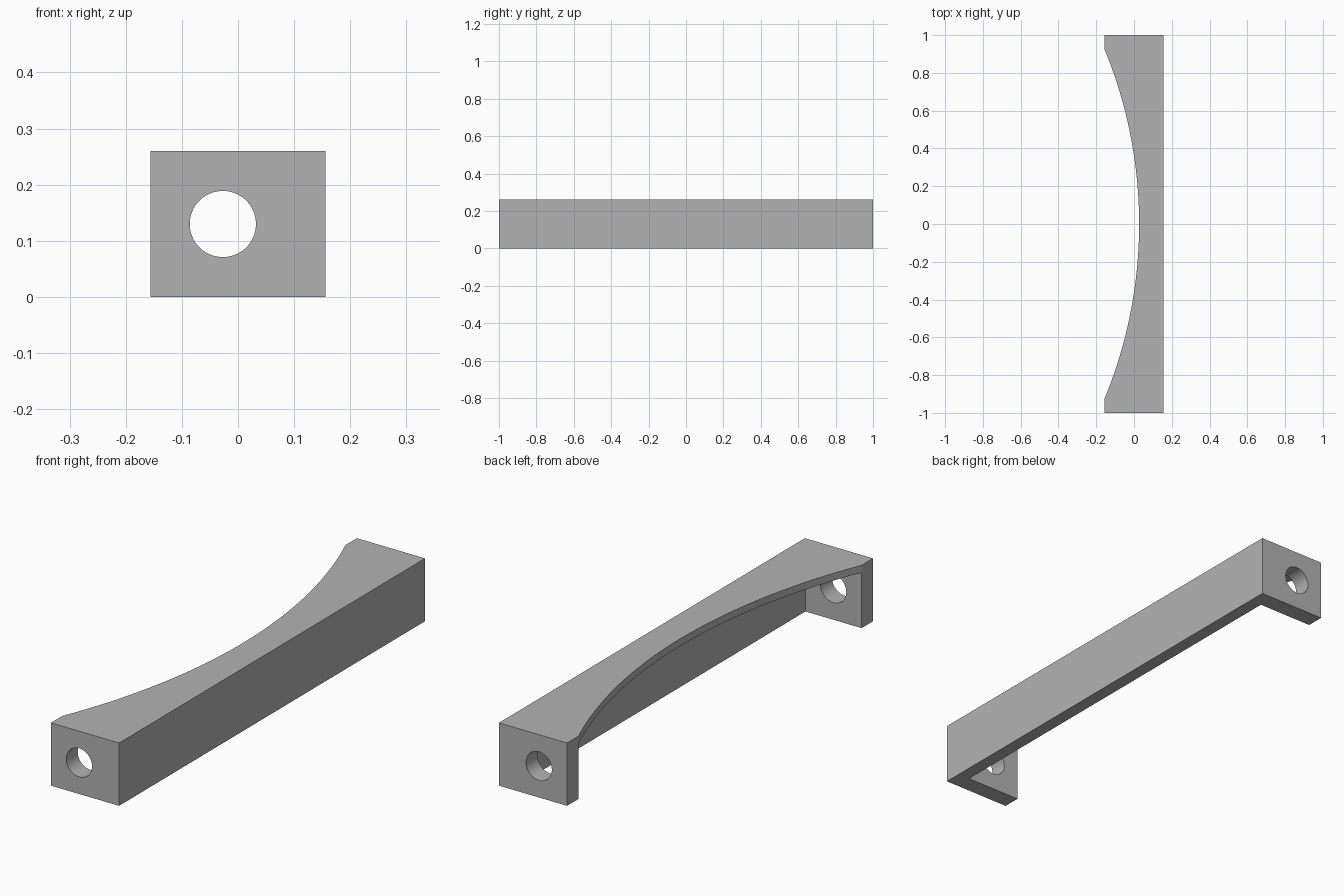
import bpy, bmesh, math
from mathutils import Matrix

if "Cube" in bpy.data.objects:
    bpy.data.objects.remove(bpy.data.objects["Cube"])

HALF_W, HALF_L, HEIGHT = 0.156, 1.0, 0.26
END, WALL, PLATE = 0.075, 0.055, 0.03
CURVE_MID = 0.027          # x of the deepest point of the curved edge
HOLE_X, HOLE_R = -0.027, 0.059
SEGMENTS = 64

grey = bpy.data.materials.new("plain grey")
grey.use_nodes = True
colour = (0.45, 0.45, 0.45, 1)
grey.diffuse_color = colour
grey.node_tree.nodes["Principled BSDF"].inputs["Base Color"].default_value = colour


def make_object(name, bm):
    bmesh.ops.recalc_face_normals(bm, faces=bm.faces)
    mesh = bpy.data.meshes.new(name)
    bm.to_mesh(mesh)
    bm.free()
    mesh.materials.append(grey)
    obj = bpy.data.objects.new(name, mesh)
    bpy.context.collection.objects.link(obj)
    return obj


def cut(target, cutter):
    cutter.hide_render = True
    mod = target.modifiers.new(cutter.name, "BOOLEAN")
    mod.operation = "DIFFERENCE"
    mod.solver = "EXACT"
    mod.object = cutter
    bpy.context.view_layer.objects.active = target
    bpy.ops.object.modifier_apply(modifier=mod.name)
    bpy.data.objects.remove(cutter)


# Bracket outline: straight on one long side, circular arc on the other
inner = HALF_L - END
sag = CURVE_MID + HALF_W
radius = (inner ** 2 + sag ** 2) / (2 * sag)
sweep = math.asin(inner / radius)
outline = [(-HALF_W, -HALF_L), (HALF_W, -HALF_L), (HALF_W, HALF_L), (-HALF_W, HALF_L)]
for i in range(SEGMENTS + 1):
    a = sweep * (1 - 2 * i / SEGMENTS)
    outline.append((CURVE_MID - radius + radius * math.cos(a), radius * math.sin(a)))

bm = bmesh.new()
base = bm.faces.new([bm.verts.new((x, y, 0)) for x, y in outline])
top = bmesh.ops.extrude_face_region(bm, geom=[base])["geom"]
bmesh.ops.translate(bm, verts=[v for v in top if isinstance(v, bmesh.types.BMVert)],
                    vec=(0, 0, HEIGHT))
bracket = make_object("bracket", bm)

# Hollow below the top plate, open underneath and on the curved side
bm = bmesh.new()
x0, x1 = -0.5, HALF_W - WALL
z0, z1 = -0.2, HEIGHT - PLATE
bmesh.ops.create_cube(bm, size=1, matrix=Matrix.Translation(((x0 + x1) / 2, 0, (z0 + z1) / 2))
                      @ Matrix.Diagonal((x1 - x0, 2 * inner, z1 - z0, 1)))
cut(bracket, make_object("hollow_cutter", bm))

# Round hole through both end plates
bm = bmesh.new()
bmesh.ops.create_cone(bm, cap_ends=True, segments=SEGMENTS, radius1=HOLE_R, radius2=HOLE_R,
                      depth=3, matrix=Matrix.Translation((HOLE_X, 0, HEIGHT / 2))
                      @ Matrix.Rotation(math.pi / 2, 4, "X"))
cut(bracket, make_object("hole_cutter", bm))

# Smooth arc and holes, sharp edges elsewhere
bpy.ops.object.select_all(action="DESELECT")
bracket.select_set(True)
bpy.context.view_layer.objects.active = bracket
bpy.ops.object.shade_smooth_by_angle(angle=math.radians(20))
